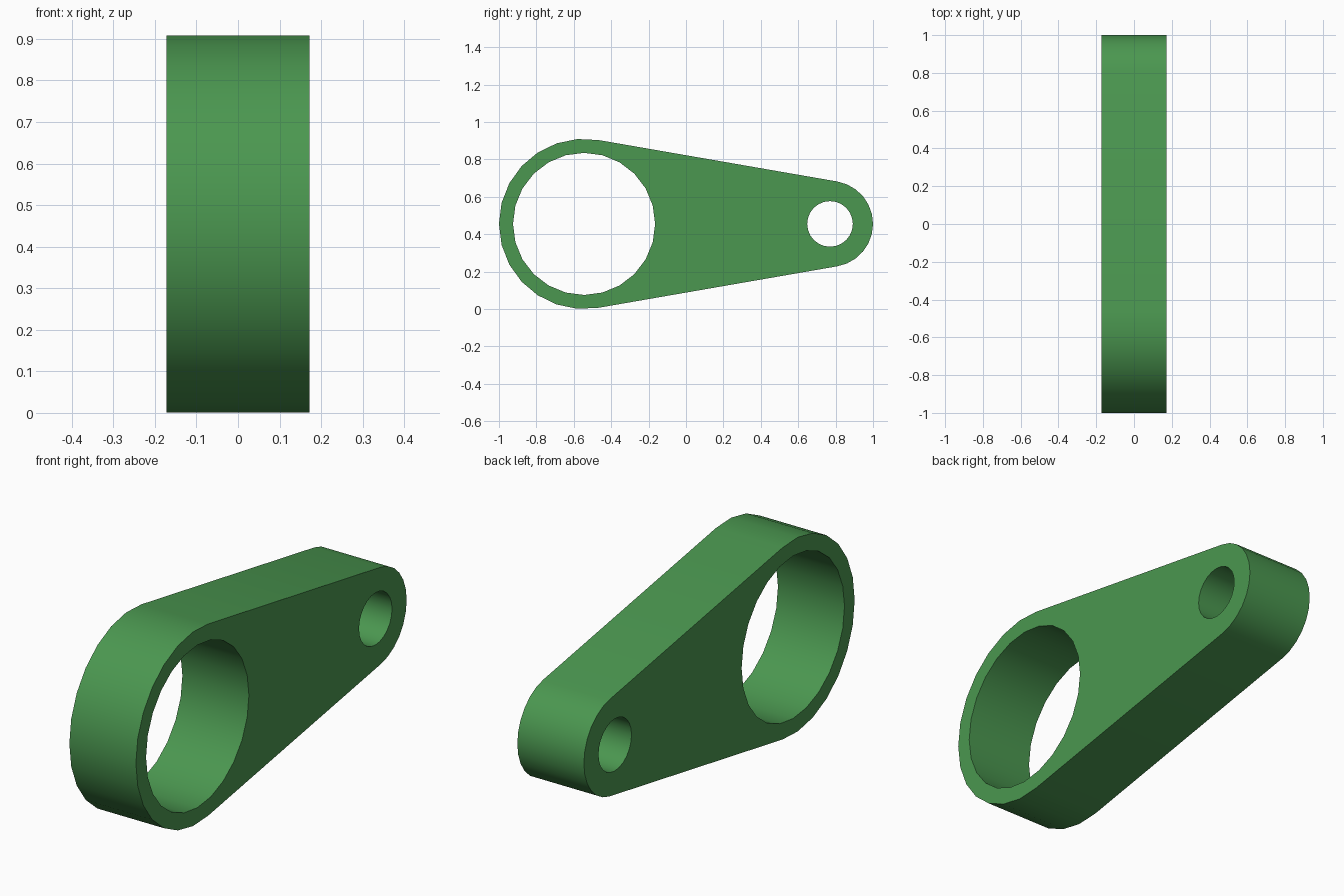
import bpy, bmesh, math

if "Cube" in bpy.data.objects:
    bpy.data.objects.remove(bpy.data.objects["Cube"])

HALF = 0.172                       # half thickness along x
MID_Z = 0.455
BIG_Y, BIG_R, BIG_HOLE = -0.545, 0.455, 0.38
SMALL_Y, SMALL_R, SMALL_HOLE = 0.77, 0.23, 0.122


def arc(cy, r, start, end, steps):
    """Points on an arc in the y-z plane, both ends included."""
    return [(-HALF, cy + r * math.cos(a), MID_Z + r * math.sin(a))
            for a in (start + (end - start) * i / steps for i in range(steps + 1))]


def add_loop(bm, points):
    verts = [bm.verts.new(p) for p in points]
    return [bm.edges.new((v, verts[(i + 1) % len(verts)])) for i, v in enumerate(verts)]


# Outline: two arcs joined by their common tangents
t = math.acos((BIG_R - SMALL_R) / (SMALL_Y - BIG_Y))
outline = (arc(BIG_Y, BIG_R, t, 2 * math.pi - t, 14)
           + arc(SMALL_Y, SMALL_R, -t, t, 12))

bm = bmesh.new()
edges = add_loop(bm, outline)

# Large and small through holes
for cy, r in ((BIG_Y, BIG_HOLE), (SMALL_Y, SMALL_HOLE)):
    edges += add_loop(bm, arc(cy, r, 0, 2 * math.pi, 24)[:-1])

# Side face with holes, extruded through the thickness
bmesh.ops.triangle_fill(bm, edges=edges, use_beauty=True, normal=(-1, 0, 0))
ext = bmesh.ops.extrude_face_region(bm, geom=bm.faces[:], use_keep_orig=True)
moved = [g for g in ext["geom"] if isinstance(g, bmesh.types.BMVert)]
bmesh.ops.translate(bm, verts=moved, vec=(2 * HALF, 0, 0))
bmesh.ops.recalc_face_normals(bm, faces=bm.faces[:])

mesh = bpy.data.meshes.new("link_arm")
bm.to_mesh(mesh)
bm.free()

# Green body
green = bpy.data.materials.new("green")
green.diffuse_color = (0.07, 0.31, 0.08, 1)
green.use_nodes = True
green.node_tree.nodes["Principled BSDF"].inputs["Base Color"].default_value = green.diffuse_color
mesh.materials.append(green)

arm = bpy.data.objects.new("link_arm", mesh)
bpy.context.collection.objects.link(arm)
bpy.context.view_layer.objects.active = arm
arm.select_set(True)
bpy.ops.object.shade_smooth_by_angle(angle=math.radians(30))
